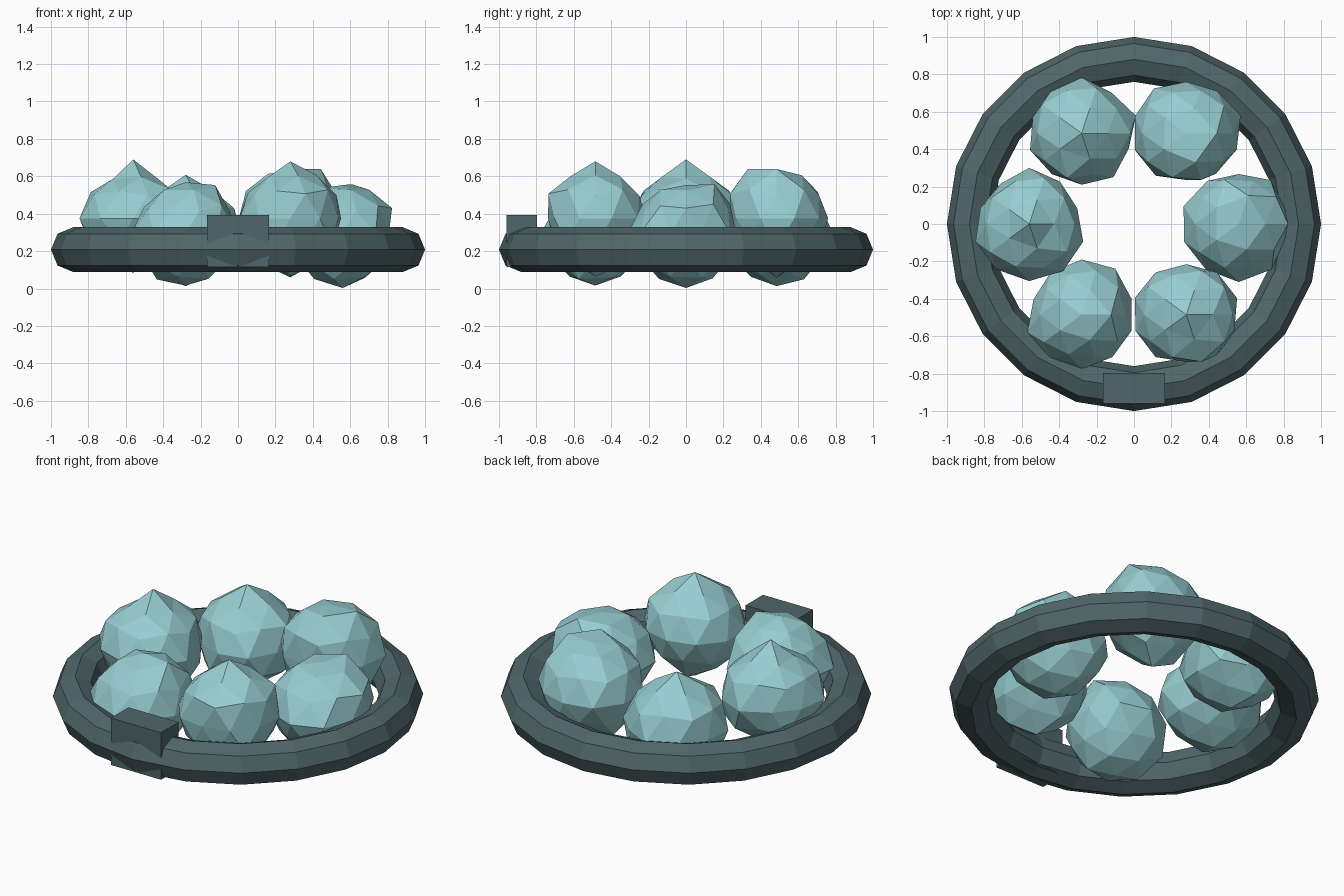
import bpy, bmesh, math, random

if "Cube" in bpy.data.objects:
    bpy.data.objects.remove(bpy.data.objects["Cube"])


def material(name, rgb):
    m = bpy.data.materials.new(name)
    m.diffuse_color = (*rgb, 1)
    m.use_nodes = True
    m.node_tree.nodes["Principled BSDF"].inputs["Base Color"].default_value = m.diffuse_color
    return m


DARK = material("dark slate", (0.08, 0.134, 0.142))
PALE = material("pale teal", (0.31, 0.61, 0.635))


def finish(obj, name, mat):
    obj.name = name
    obj.data.materials.append(mat)


# Ring: 20 x 8 sided torus
bpy.ops.mesh.primitive_torus_add(major_segments=20, minor_segments=8, major_radius=0.88,
                                 minor_radius=0.12, location=(0, 0, 0.208))
finish(bpy.context.object, "ring", DARK)

# Clasp block on the front of the ring
bpy.ops.mesh.primitive_cube_add(size=1, location=(0, -0.878, 0.254))
bpy.context.object.scale = (0.33, 0.165, 0.28)
finish(bpy.context.object, "clasp", DARK)


def stone(name, center, girth, cap, top, bottom, seed):
    """Icosphere with its corners pushed in and out along their radius."""
    rnd = random.Random(seed)
    bm = bmesh.new()
    bmesh.ops.create_icosphere(bm, subdivisions=2, radius=1)
    for v in bm.verts:
        d = v.co.normalized()
        angle = math.degrees(math.atan2(d.y, d.x))
        r = rnd.uniform(0.26, 0.295)
        if d.z > 0.99:
            r = top
        elif d.z < -0.99:
            r = bottom
        elif abs(d.z) < 0.02:                       # ten corners round the middle
            r = girth[round((angle - 18) / 36) % 10]
        elif d.z > 0.8:                             # five corners round the top
            r = cap[round(angle / 72) % 5]
        v.co = d * r
    mesh = bpy.data.meshes.new(name)
    bm.to_mesh(mesh)
    bm.free()
    obj = bpy.data.objects.new(name, mesh)
    obj.location = center
    bpy.context.collection.objects.link(obj)
    finish(obj, name, PALE)


# Six faceted stones, alternately low and high: girth radii, cap radii, top, bottom
STONES = [
    ((.26, .29, .267, .285, .31, .307, .30, .31, .30, .26), (.27, .305, .28, .28, .27), .255, .295),
    ((.305, .28, .275, .296, .29, .29, .28, .25, .268, .283), (.31, .27, .27, .28, .31), .26, .315),
    ((.305, .27, .30, .28, .275, .29, .27, .275, .29, .265), (.27, .27, .27, .27, .27), .31, .285),
    ((.27, .28, .30, .265, .275, .302, .30, .305, .31, .303), (.25, .26, .25, .25, .26), .315, .29),
    ((.28, .305, .295, .28, .27, .305, .29, .29, .28, .28), (.30, .27, .27, .27, .27), .27, .282),
    ((.285, .28, .27, .28, .29, .285, .28, .252, .27, .27), (.27, .265, .265, .265, .265), .305, .31),
]
for n, (girth, cap, top, bottom) in enumerate(STONES):
    a = math.radians(60 * n)
    center = (0.56 * math.cos(a), 0.56 * math.sin(a), 0.375 if n % 2 else 0.298)
    stone(f"stone_{n + 1}", center, girth, cap, top, bottom, n + 3)
